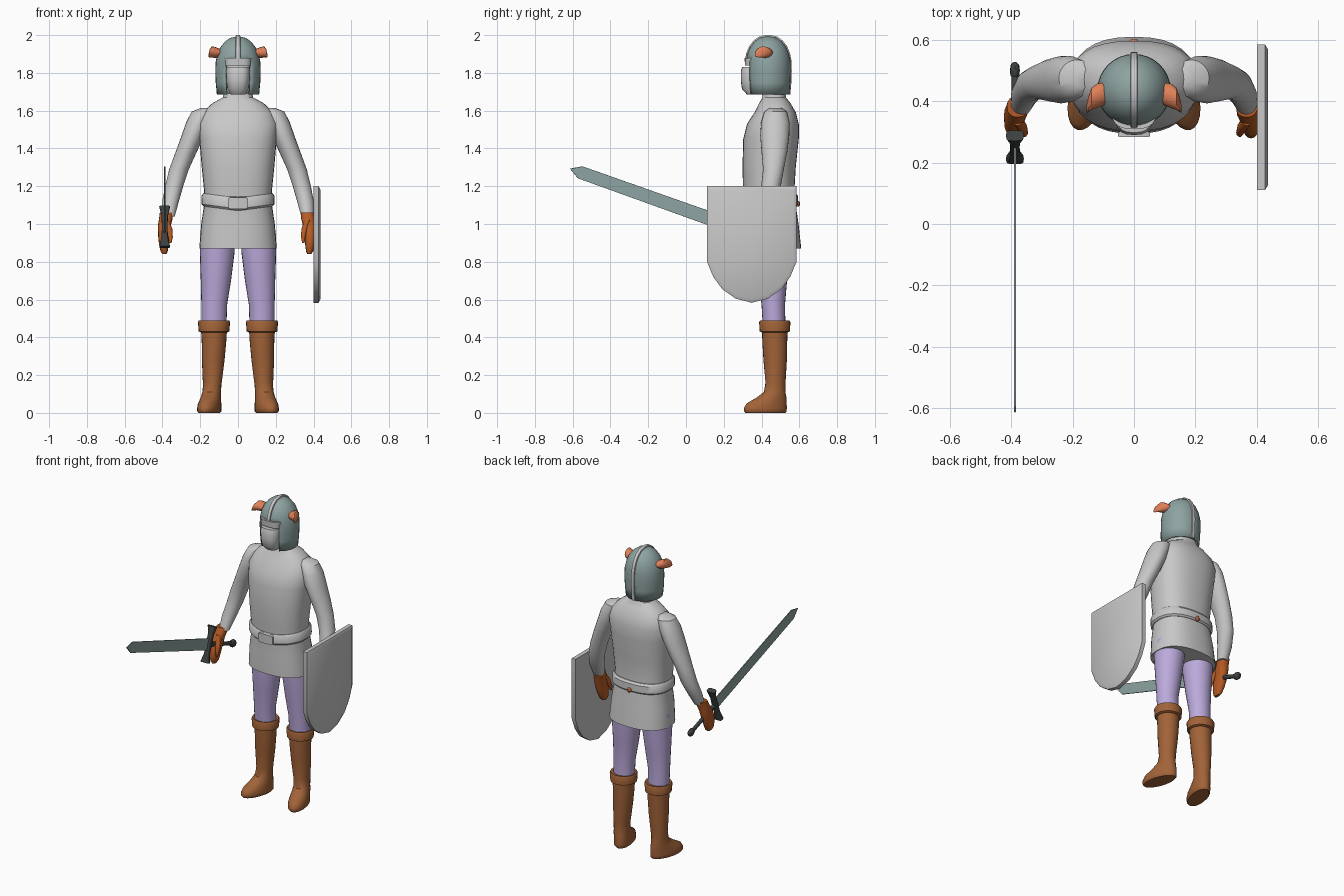
import bpy, bmesh, math
from mathutils import Matrix, Vector


def mat(name, r, g, b):
    m = bpy.data.materials.new(name)
    m.diffuse_color = (r, g, b, 1)
    return m


GREY = mat("light_grey", .58, .58, .58)
LILAC = mat("lilac", .50, .40, .71)
BROWN = mat("boot_brown", .36, .125, .04)
GLOVE = mat("glove_orange_brown", .47, .105, .018)
STEEL = mat("blue_grey_steel", .27, .37, .36)
HORN = mat("coral", .75, .22, .1)
DARK = mat("dark_iron", .045, .053, .05)


def finish(name, bm, material):
    bmesh.ops.recalc_face_normals(bm, faces=bm.faces)
    me = bpy.data.meshes.new(name)
    bm.to_mesh(me)
    bm.free()
    me.materials.append(material)
    ob = bpy.data.objects.new(name, me)
    bpy.context.collection.objects.link(ob)
    return ob


def loft(name, secs, material, n=24, p=2.0, mtx=None, side=1, edit=None):
    """Rings (x, y, z, rx, ry[, turn]) joined into a closed skin; p squares the ellipse."""
    bm = bmesh.new()
    rings = []
    for x, y, z, rx, ry, *turn in secs:
        a = math.radians(turn[0]) if turn else 0
        ring = []
        for i in range(n):
            t = 2 * math.pi * i / n
            c, s = math.cos(t), math.sin(t)
            u = rx * math.copysign(abs(c) ** (2 / p), c)
            v = ry * math.copysign(abs(s) ** (2 / p), s)
            co = Vector((x + u * math.cos(a) - v * math.sin(a),
                         y + u * math.sin(a) + v * math.cos(a), z))
            if mtx:
                co = mtx @ co
            co.x *= side
            ring.append(bm.verts.new(co))
        rings.append(ring)
    for r0, r1 in zip(rings, rings[1:]):
        for i in range(n):
            j = (i + 1) % n
            bm.faces.new((r0[i], r0[j], r1[j], r1[i]))
    bm.faces.new(rings[0])
    bm.faces.new(rings[-1])
    if edit:
        edit(bm)
    return finish(name, bm, material)


def prism(name, pts, layers, material):
    """Outline in (y, z) stacked along x; layers are (x, scale about the middle)."""
    bm = bmesh.new()
    cy = (min(q[0] for q in pts) + max(q[0] for q in pts)) / 2
    cz = (min(q[1] for q in pts) + max(q[1] for q in pts)) / 2
    rows = [[bm.verts.new((x, cy + (y - cy) * k, cz + (z - cz) * k)) for y, z in pts]
            for x, k in layers]
    for a, b in zip(rows, rows[1:]):
        for i in range(len(pts)):
            j = (i + 1) % len(pts)
            bm.faces.new((a[i], a[j], b[j], b[i]))
    bm.faces.new(rows[0])
    bm.faces.new(rows[-1])
    return finish(name, bm, material)


# Tunic with neck
loft("tunic", [(0, .457, .87, .205, .153), (0, .45, 1.0, .195, .146), (0, .445, 1.1, .18, .136),
               (0, .438, 1.18, .18, .136), (0, .44, 1.3, .192, .141), (0, .45, 1.45, .205, .147),
               (0, .46, 1.53, .212, .137), (0, .472, 1.59, .19, .11), (0, .47, 1.64, .135, .083),
               (0, .467, 1.67, .08, .062), (0, .465, 1.73, .07, .058)], GREY, 32, 2.4)


# Belt, dipping at the front, with buckle and back stud
def dip(bm):
    for v in bm.verts:
        if v.co.y < .44:
            v.co.z -= .025 * (1 - abs(v.co.x) / .19)


loft("belt", [(0, .444, 1.095, .184, .14), (0, .444, 1.105, .193, .149), (0, .443, 1.15, .192, .149),
              (0, .442, 1.163, .183, .139)], GREY, 32, 2.4, edit=dip)
prism("belt_buckle", [(.283, 1.08), (.31, 1.08), (.31, 1.14), (.283, 1.14)],
      [(-.052, .8), (-.042, 1), (.042, 1), (.052, .8)], GREY)
loft("belt_stud", [(0, 0, -.01, .015, .015), (0, 0, .005, .015, .015), (0, 0, .011, .008, .008)], HORN, 12,
     mtx=Matrix.Translation((0, .592, 1.108)) @ Matrix.Rotation(-math.pi / 2, 4, 'X'))

# Limbs, gloves, boots and helmet horns, mirrored
for s, tag in ((1, "left"), (-1, "right")):
    loft("sleeve_" + tag, [(.165, .475, 1.615, .03, .03), (.185, .475, 1.595, .06, .06),
                           (.212, .473, 1.54, .062, .075), (.238, .47, 1.47, .06, .077),
                           (.275, .468, 1.38, .056, .068), (.312, .463, 1.29, .052, .055),
                           (.338, .45, 1.2, .048, .052), (.357, .42, 1.12, .044, .044),
                           (.368, .385, 1.04, .033, .034)], GREY, side=s)
    d = .012 if s < 0 else 0
    loft("glove_" + tag, [(.367 + d, .383, 1.06, .035, .035), (.37 + d, .37, 1.03, .036, .037),
                          (.378 + d, .352, .99, .034, .044), (.381 + d, .335, .94, .03, .05),
                          (.381 + d, .322, .89, .025, .043), (.379 + d, .315, .855, .019, .033),
                          (.377 + d, .312, .84, .01, .02)], GLOVE, 16, 2.3, side=s)
    loft("thumb_" + tag, [(.368 + d, .34, 1.02, .016, .02), (.352 + d, .315, .975, .016, .018),
                          (.345 + d, .298, .93, .012, .014), (.346 + d, .29, .9, .006, .007)],
         GLOVE, 12, side=s)
    loft("leg_" + tag, [(.108, .46, .95, .092, .095), (.11, .46, .85, .092, .092),
                        (.117, .46, .7, .08, .075), (.126, .462, .57, .068, .062),
                        (.127, .467, .45, .066, .06)], LILAC, side=s)
    loft("boot_" + tag, [(.127, .47, .46, .07, .068), (.127, .47, .38, .065, .066),
                         (.131, .472, .28, .06, .062), (.136, .474, .16, .05, .053),
                         (.139, .469, .11, .049, .058, 12), (.144, .452, .08, .052, .082, 14),
                         (.15, .427, .05, .056, .11, 16), (.152, .42, .025, .058, .118, 16),
                         (.152, .42, .008, .057, .117, 16), (.152, .42, 0, .05, .11, 16)], BROWN, side=s)
    loft("boot_cuff_" + tag, [(.127, .47, .425, .066, .066), (.127, .47, .432, .081, .08),
                              (.127, .47, .48, .085, .083), (.127, .47, .49, .08, .078),
                              (.127, .47, .485, .064, .06)], BROWN, side=s)
    loft("helmet_horn_" + tag, [(0, .015, .095, .022, .036), (-.003, .008, .12, .029, .04),
                                (-.006, -.002, .138, .03, .036), (.002, -.022, .15, .022, .024),
                                (.012, -.036, .155, .008, .01)], HORN, 12, side=s,
         mtx=Matrix.Translation((0, .41, 1.905)) @ Matrix.Rotation(math.pi / 2, 4, 'Y'))

# Helmet shell with face opening
shell = [(1.685, .112, .112), (1.75, .118, .117), (1.81, .12, .119), (1.86, .118, .118),
         (1.9, .109, .11), (1.935, .094, .096), (1.965, .07, .073), (1.985, .042, .045), (1.992, .012, .013)]


def open_face(bm):
    doomed = [f for f in bm.faces if f.calc_center_median().z < 1.686 or
              (abs(f.calc_center_median().x) < .064 and f.calc_center_median().y < .4
               and f.calc_center_median().z < 1.86)]
    bmesh.ops.delete(bm, geom=doomed, context='FACES')


helmet = loft("helmet", [(0, .435, z, rx, ry) for z, rx, ry in shell], STEEL, 32, edit=open_face)
wall = helmet.modifiers.new("wall", 'SOLIDIFY')
wall.thickness = .01

# Helmet crest running from brow over the top to the nape
front = [(.435 - ry, z) for z, rx, ry in shell[3:]]
back = [(.435 + ry, z) for z, rx, ry in reversed(shell)]
inner = front + back
outer = [(.435 + (y - .435) * 1.05, 1.8 + (z - 1.8) * 1.042 if z > 1.8 else z) for y, z in inner]
crest_bm = bmesh.new()
cols = [[crest_bm.verts.new((x, q[0], q[1])) for x, q in
         ((-.012, a), (-.01, b), (.01, b), (.012, a))] for a, b in zip(inner, outer)]
for a, b in zip(cols, cols[1:]):
    for i in range(4):
        crest_bm.faces.new((a[i], a[(i + 1) % 4], b[(i + 1) % 4], b[i]))
crest_bm.faces.new(cols[0])
crest_bm.faces.new(cols[-1])
finish("helmet_crest", crest_bm, GREY)

# Head, brow plate and face guard
loft("head", [(0, .44, 1.69, .07, .075), (0, .435, 1.75, .09, .097), (0, .435, 1.85, .1, .1),
              (0, .435, 1.92, .07, .08)], GREY)
loft("brow_plate", [(0, .4, 1.84, .074, .088), (0, .4, 1.88, .076, .09)], GREY, 24, 3.2)
loft("face_guard", [(0, .375, 1.685, .04, .052), (0, .37, 1.715, .055, .074), (0, .37, 1.76, .062, .08),
                    (0, .37, 1.81, .064, .08), (0, .37, 1.832, .06, .072)], GREY, 24, 2.8)

# Shield: flat top, rounded point below, bevelled outer rim
mid, half = .348, .237
curve = [(mid + half * k, z) for k, z in
         ((1, .8), (.86, .72), (.66, .655), (.36, .605), (0, .583))]
outline = [(mid - half, 1.2), (mid + half, 1.2)] + curve + [(2 * mid - y, z) for y, z in reversed(curve[:-1])]
prism("shield", outline, [(.4, 1), (.427, 1), (.437, .93)], GREY)

# Sword: blade, guard, grip and pommel along one tilted axis
SX, SY, SZ, TILT = -.388, .25, .985, math.radians(70.4)
dy, dz = -math.sin(TILT), math.cos(TILT)
blade = [(0, -.037), (.86, -.034), (.918, 0), (.86, .034), (0, .037)]
prism("sword_blade", [(SY + a * dy + b * dz, SZ + a * dz - b * dy) for a, b in blade],
      [(SX - .003, .995), (SX, 1), (SX + .003, .995)], STEEL)
place = Matrix.Translation((SX, SY, SZ))
along = place @ Matrix.Rotation(TILT, 4, 'X')
across = place @ Matrix.Rotation(TILT - math.pi / 2, 4, 'X')
loft("sword_guard", [(0, 0, -.113, .029, .018), (0, 0, -.06, .017, .014), (0, 0, 0, .015, .018),
                     (0, 0, .06, .017, .014), (0, 0, .113, .029, .018)], DARK, 16, 4, mtx=across)
loft("sword_grip", [(0, 0, .01, .013, .015), (0, 0, -.25, .011, .013)], DARK, 12, mtx=along)
loft("sword_pommel", [(0, 0, -.24, .01, .012), (0, 0, -.25, .015, .022), (0, 0, -.267, .016, .026),
                      (0, 0, -.284, .014, .02), (0, 0, -.292, .007, .01)], DARK, 12, mtx=along)

# Smooth shading with sharp edges kept
for ob in bpy.data.objects:
    ob.select_set(True)
bpy.context.view_layer.objects.active = helmet
bpy.ops.object.shade_smooth_by_angle(angle=math.radians(38))
